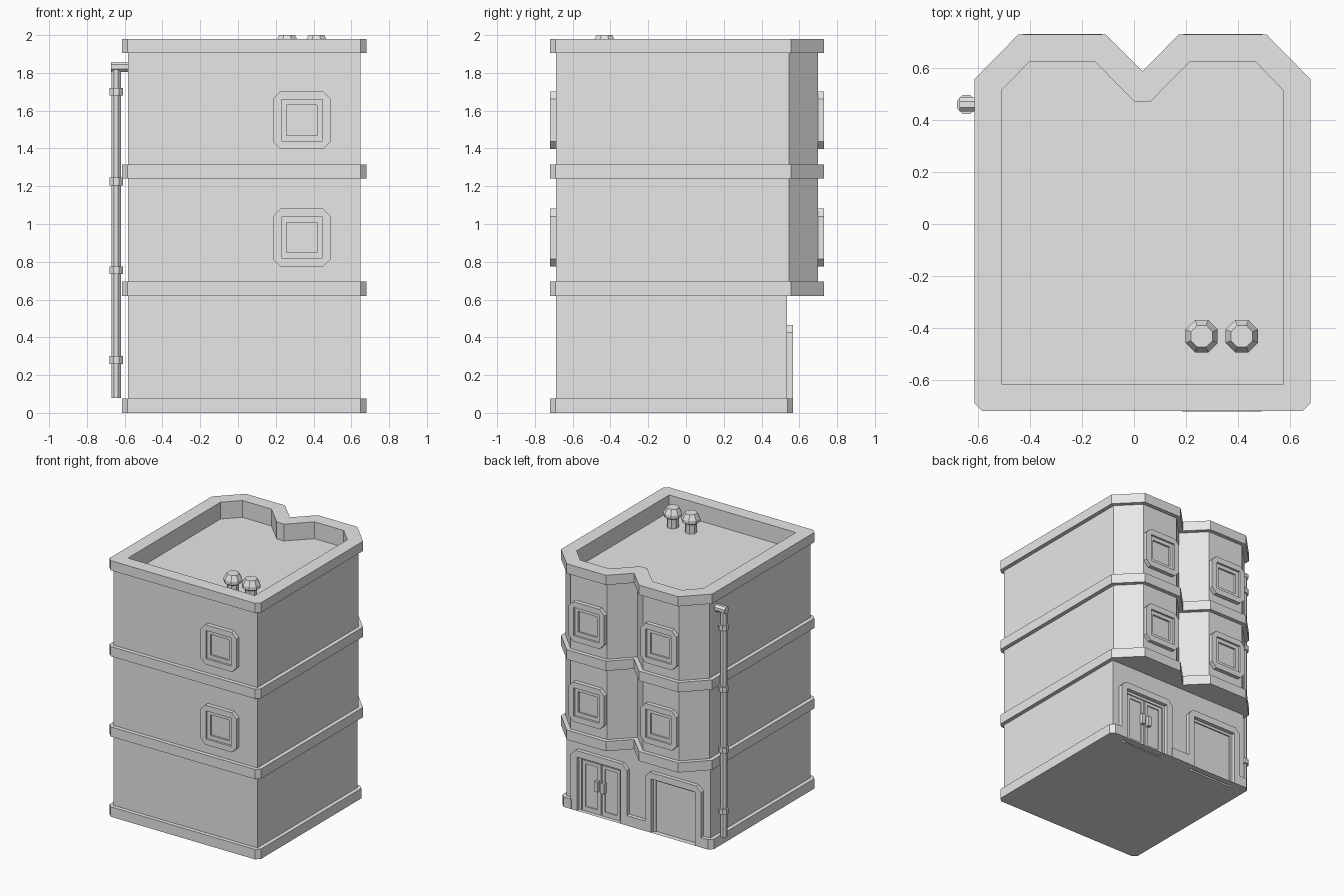
import bpy, bmesh, math

cube = bpy.data.objects.get("Cube")
if cube:
    bpy.data.objects.remove(cube, do_unlink=True)

grey = bpy.data.materials.new("plain_grey")
grey.use_nodes = True
grey.diffuse_color = (0.8, 0.8, 0.8, 1)
grey.node_tree.nodes["Principled BSDF"].inputs["Base Color"].default_value = (0.8, 0.8, 0.8, 1)


def loft(name, rings):
    """Skin a list of equal-count closed rings and cap both ends."""
    bm = bmesh.new()
    loops = [[bm.verts.new(p) for p in ring] for ring in rings]
    n = len(loops[0])
    for a, b in zip(loops, loops[1:]):
        for i in range(n):
            j = (i + 1) % n
            bm.faces.new((a[i], a[j], b[j], b[i]))
    bm.faces.new(loops[0])
    bm.faces.new(loops[-1])
    bmesh.ops.remove_doubles(bm, verts=bm.verts, dist=0.0001)
    bmesh.ops.dissolve_degenerate(bm, edges=bm.edges, dist=0.0001)
    bmesh.ops.recalc_face_normals(bm, faces=bm.faces)
    mesh = bpy.data.meshes.new(name)
    bm.to_mesh(mesh)
    bm.free()
    mesh.materials.append(grey)
    obj = bpy.data.objects.new(name, mesh)
    bpy.context.collection.objects.link(obj)
    return obj


def at_z(outline, z):
    return [(x, y, z) for x, y in outline]


MID = 0.0325  # middle of the building in x


def bay_outline(d, flat=0.0):
    """Plan with two bays at the back, moved inward by d."""
    t = d * 0.414
    corner = max(0.03 - d, 0)
    side, front, back = 0.647 - d, -0.72 + d, 0.73 - d
    apex = 0.588 - d * 1.414 + flat
    half = [(side - corner, front), (side, front + corner), (side, 0.557 - t),
            (0.477 - t, back), (0.141 + t, back), (flat, apex)]
    return ([(MID + x, y) for x, y in half]
            + [(MID - x, y) for x, y in reversed(half)])


DOOR_X = (0.35, -0.285)


def ground_outline(d, notch, notch_y):
    """Straight-backed plan with a notch behind each doorway."""
    side, front, back = 0.647 - d, -0.72 + d, 0.567 - d
    c = max(0.03 - d, 0)
    pts = [(MID - side, front + c), (MID - side + c, front),
           (MID + side - c, front), (MID + side, front + c),
           (MID + side, back - c), (MID + side - c, back)]
    if notch:
        for x in DOOR_X:
            pts += [(x + notch, back), (x + notch, notch_y),
                    (x - notch, notch_y), (x - notch, back)]
    return pts + [(MID - side + c, back), (MID - side, back - c)]


# Ground floor
INSET = 0.031
base = ground_outline(0, 0.235, 0.5)
loft("base_plinth", [at_z(base, 0), at_z(base, 0.077)])
lower = ground_outline(INSET, 0.188, 0.5)
loft("ground_floor_wall", [at_z(lower, 0), at_z(lower, 0.415)])
upper = ground_outline(INSET, 0, 0)
loft("ground_floor_upper_wall", [at_z(upper, 0.415), at_z(upper, 0.65)])

# Upper floors with parapet and sunken roof
wall, rim, inner = bay_outline(INSET), bay_outline(0), bay_outline(0.1045, 0.031)
loft("upper_floors", [at_z(wall, 0.66), at_z(wall, 1.905), at_z(rim, 1.905),
                      at_z(rim, 1.98), at_z(inner, 1.98), at_z(inner, 1.85)])
for name, z in (("lower_ledge", 0.62), ("middle_ledge", 1.241)):
    loft(name, [at_z(rim, z), at_z(rim, z + 0.075)])


# Windows
def square(h, c=0.0):
    return [(-h, c - h), (c - h, -h), (h - c, -h), (h, c - h),
            (h, h - c), (h - c, h), (c - h, h), (-h, h - c)]


def window(name, cx, cz, wall_y, facing):
    steps = [(square(0.153, 0.04), -0.01), (square(0.153, 0.04), 0.032),
             (square(0.109), 0.032), (square(0.109), 0.016),
             (square(0.08), 0.016), (square(0.08), 0.002)]
    loft(name, [[(cx + x, wall_y + facing * depth, cz + z) for x, z in ring]
                for ring, depth in steps])


for floor, z in (("middle", 0.928), ("top", 1.549)):
    window(floor + "_front_window", 0.338, z, -0.72 + INSET, -1)
    window(floor + "_back_left_window", MID + 0.309, z, 0.73 - INSET, 1)
    window(floor + "_back_right_window", MID - 0.309, z, 0.73 - INSET, 1)


# Doorways
def arch(h, top, c=0.0):
    return [(-h, 0), (-h, top - c), (c - h, top), (h - c, top), (h, top - c), (h, 0)]


def doorway(name, cx):
    steps = [(arch(0.24, 0.465, 0.04), -0.01), (arch(0.24, 0.465, 0.04), 0.03),
             (arch(0.188, 0.415), 0.03), (arch(0.188, 0.415), 0),
             (arch(0.168, 0.395), 0), (arch(0.168, 0.395), -0.02)]
    loft(name, [[(cx + x, 0.536 + depth, z) for x, z in ring]
                for ring, depth in steps])


def box(name, center, half):
    (cx, cy, cz), (hx, hy, hz) = center, half
    plan = [(cx - hx, cy - hy), (cx + hx, cy - hy), (cx + hx, cy + hy), (cx - hx, cy + hy)]
    return loft(name, [at_z(plan, cz - hz), at_z(plan, cz + hz)])


doorway("entrance_doorway", DOOR_X[0])
doorway("garage_doorway", DOOR_X[1])


def panel(cx, cz, hx, hz, y):
    return [(cx + sx * hx, y, cz + sz * hz) for sx, sz in ((-1, -1), (1, -1), (1, 1), (-1, 1))]


for side, s in (("left", 1), ("right", -1)):
    cx = DOOR_X[0] + s * 0.083
    loft(side + "_door_leaf", [panel(cx, 0.195, 0.078, 0.195, 0.51),
                               panel(cx, 0.195, 0.078, 0.195, 0.534),
                               panel(cx, 0.2, 0.052, 0.165, 0.534),
                               panel(cx, 0.2, 0.052, 0.165, 0.522)])
    box(side + "_door_handle", (DOOR_X[0] + s * 0.028, 0.547, 0.225), (0.014, 0.015, 0.04))


# Roof vents and drainpipe: stacked octagons
def octagon(r):
    angles = [math.radians(45 * i + 22.5) for i in range(8)]
    return [(r * math.cos(a), r * math.sin(a)) for a in angles]


def turned(name, cx, cy, profile):
    return loft(name, [[(cx + x, cy + y, z) for x, y in octagon(r)] for r, z in profile])


for name, x in (("left_vent", 0.415), ("right_vent", 0.26)):
    turned(name, x, -0.432, [(0.043, 1.84), (0.043, 1.92), (0.067, 1.935),
                             (0.067, 1.96), (0.045, 2.0)])

PIPE_X, PIPE_Y = -0.645, 0.46
profile = [(0.027, 0.08)]
for z in (0.26, 0.735, 1.205, 1.68):
    profile += [(0.027, z), (0.039, z), (0.039, z + 0.04), (0.027, z + 0.04)]
turned("drainpipe", PIPE_X, PIPE_Y, profile + [(0.027, 1.83)])
loft("drainpipe_elbow", [[(x, PIPE_Y + u, 1.832 + v) for u, v in octagon(0.029)]
                         for x in (-0.672, -0.57)])
